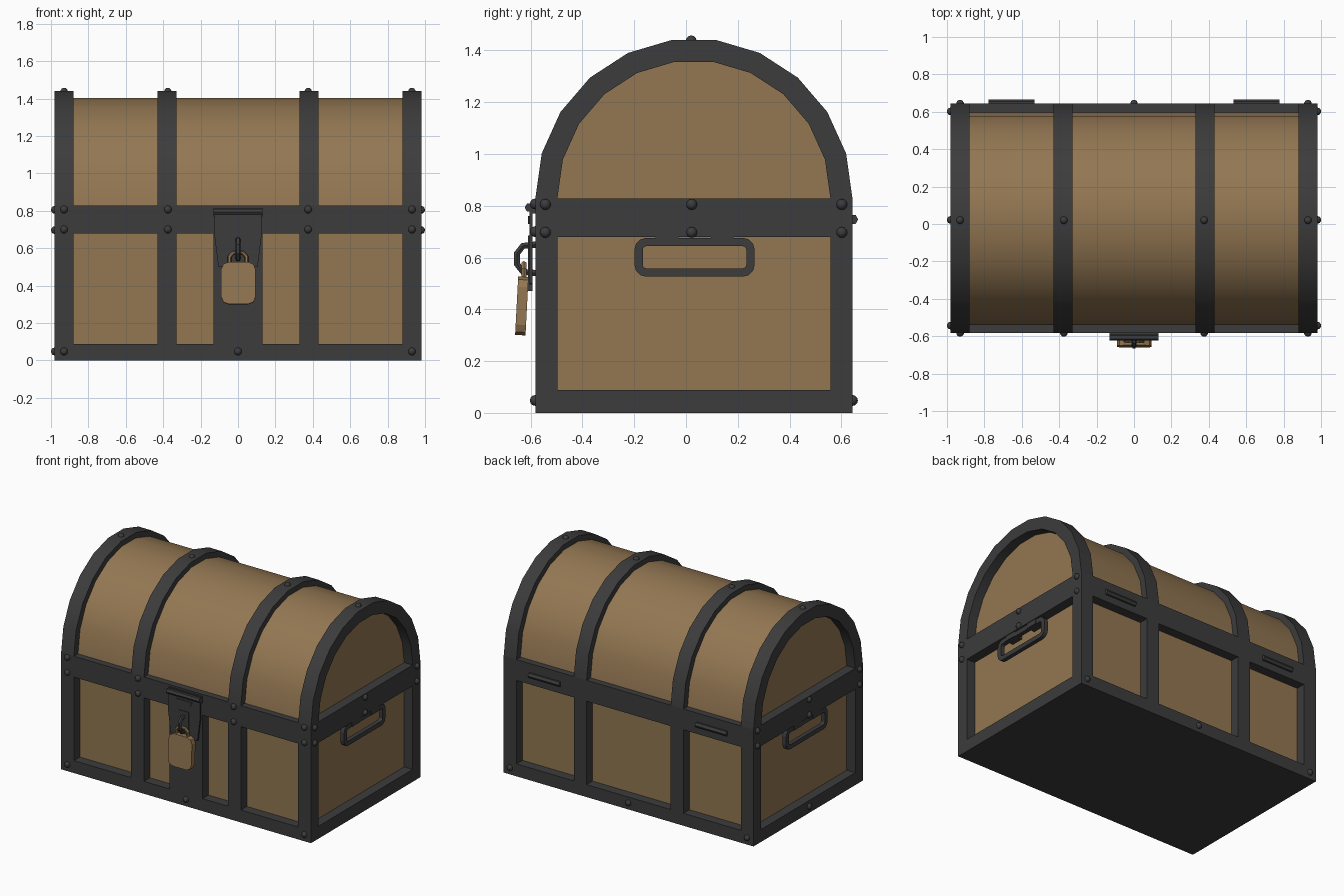
import bpy
import bmesh
from math import sin, cos, pi, radians
from mathutils import Matrix

if "Cube" in bpy.data.objects:
    bpy.data.objects.remove(bpy.data.objects["Cube"], do_unlink=True)


def material(name, rgb):
    m = bpy.data.materials.new(name)
    m.use_nodes = True
    m.diffuse_color = (*rgb, 1)
    m.node_tree.nodes["Principled BSDF"].inputs["Base Color"].default_value = (*rgb, 1)
    return m


WOOD = material("warm wood", (0.292, 0.184, 0.085))
IRON = material("dark iron", (0.045, 0.045, 0.045))

# Main dimensions
X, FRONT, BACK = 0.98, -0.582, 0.643
MID = (FRONT + BACK) / 2
HALF = (BACK - FRONT) / 2
BASE_TOP, RIM_LOW, RIM_TOP = 0.088, 0.68, 0.828
RECESS, POST = 0.067, 0.085


def smooth_shade(ob):
    bpy.ops.object.select_all(action="DESELECT")
    ob.select_set(True)
    bpy.context.view_layer.objects.active = ob
    bpy.ops.object.shade_smooth_by_angle(angle=radians(35))


def finish(bm, name, mat, smooth=False):
    bmesh.ops.recalc_face_normals(bm, faces=bm.faces)
    me = bpy.data.meshes.new(name)
    bm.to_mesh(me)
    bm.free()
    me.materials.append(mat)
    ob = bpy.data.objects.new(name, me)
    bpy.context.collection.objects.link(ob)
    if smooth:
        smooth_shade(ob)
    return ob


def box(name, x, y, z, mat):
    """Box from (low, high) pairs."""
    bm = bmesh.new()
    bmesh.ops.create_cube(bm, size=1)
    for v in bm.verts:
        for i, (lo, hi) in enumerate((x, y, z)):
            v.co[i] = lo if v.co[i] < 0 else hi
    return finish(bm, name, mat)


def extrude(name, points, offset, mat, smooth=False, hole=None):
    """Solid prism from a flat outline, with an optional matching hole."""
    bm = bmesh.new()
    outer = [bm.verts.new(p) for p in points]
    if hole:
        inner = [bm.verts.new(p) for p in hole]
        faces = [bm.faces.new((outer[i - 1], outer[i], inner[i], inner[i - 1]))
                 for i in range(len(outer))]
    else:
        faces = [bm.faces.new(outer)]
    ext = bmesh.ops.extrude_face_region(bm, geom=faces, use_keep_orig=True)
    moved = [g for g in ext["geom"] if isinstance(g, bmesh.types.BMVert)]
    bmesh.ops.translate(bm, vec=offset, verts=moved)
    return finish(bm, name, mat, smooth)


def tube(name, points, radius, mat):
    """Round bar along a path, turned into a mesh."""
    cu = bpy.data.curves.new(name, "CURVE")
    cu.dimensions = "3D"
    cu.bevel_depth, cu.bevel_resolution = radius, 1
    cu.use_fill_caps = True
    sp = cu.splines.new("POLY")
    sp.points.add(len(points) - 1)
    for p, co in zip(sp.points, points):
        p.co = (*co, 1)
    cu.materials.append(mat)
    ob = bpy.data.objects.new(name, cu)
    bpy.context.collection.objects.link(ob)
    bpy.ops.object.select_all(action="DESELECT")
    ob.select_set(True)
    bpy.context.view_layer.objects.active = ob
    bpy.ops.object.convert(target="MESH")
    smooth_shade(ob)


def arc(x, inset_y, inset_z):
    """Half-round lid outline in eleven straight steps."""
    return [(x, MID + (HALF - inset_y) * cos(pi * k / 11),
             RIM_TOP + (0.618 - inset_z) * sin(pi * k / 11)) for k in range(12)]


def rounded(cu, cv, hu, hv, r, steps=3):
    """Rounded rectangle as (u, v) pairs."""
    pts = []
    for q, (su, sv) in enumerate(((1, 1), (-1, 1), (-1, -1), (1, -1))):
        for k in range(steps + 1):
            a = pi / 2 * (q + k / steps)
            pts.append((cu + su * (hu - r) + r * cos(a), cv + sv * (hv - r) + r * sin(a)))
    return pts


# Wooden box and lid
box("wooden_box", (-X + RECESS, X - RECESS), (FRONT + RECESS, BACK - RECESS),
    (0.04, 0.75), WOOD)
extrude("wooden_lid", arc(-X + RECESS, 0.046, 0.038), (2 * (X - RECESS), 0, 0), WOOD, True)

# Iron base and rim
box("base_frame", (-X, X), (FRONT, BACK), (0, BASE_TOP), IRON)
box("rim_frame", (-X, X), (FRONT, BACK), (RIM_LOW, RIM_TOP), IRON)

# Upright posts and lid hoops
for side in (-1, 1):
    for label, a, b in (("corner", 0.88, X), ("middle", 0.33, 0.43)):
        x = sorted((side * a, side * b))
        box(f"{label}_front_post", x, (FRONT, FRONT + POST), (BASE_TOP, RIM_LOW), IRON)
        box(f"{label}_back_post", x, (BACK - POST, BACK), (BASE_TOP, RIM_LOW), IRON)
        ring = arc(x[0], 0, 0) + arc(x[0], POST, POST)[::-1]
        extrude(f"{label}_lid_hoop", ring, (x[1] - x[0], 0, 0), IRON, True)

# Rivets
spots = []
for x in (-0.93, -0.375, 0.375, 0.93):
    spots += [(x, FRONT, 0.70), (x, FRONT, 0.807), (x, 0.02, 1.437)]
for x in (-0.93, 0, 0.93):
    spots += [(x, FRONT, 0.048), (x, BACK, 0.048)]
for side in (-1, 1):
    for y in (-0.543, 0.022, 0.602):
        spots += [(side * X, y, 0.697), (side * X, y, 0.805)]
spots.append((-X, 0.022, 0.048))
bm = bmesh.new()
for s in spots:
    bmesh.ops.create_uvsphere(bm, u_segments=10, v_segments=6, radius=0.021,
                              matrix=Matrix.Translation(s))
finish(bm, "rivets", IRON, True)

# Side handles, flat loops hung from two brackets
for side in (-1, 1):
    x = side * 0.942
    outer = [(x, y, z) for y, z in rounded(0.033, 0.601, 0.232, 0.075, 0.045)]
    inner = [(x, y, z) for y, z in rounded(0.033, 0.601, 0.2, 0.043, 0.015)]
    extrude("side_handle", outer, (side * 0.03, 0, 0), IRON, hole=inner)
    for y in (-0.073, 0.14):
        box("handle_bracket", sorted((side * 0.91, side * 0.976)), (y - 0.044, y + 0.044),
            (0.645, RIM_LOW), IRON)

# Back hinges
for x in (-0.655, 0.655):
    tube("back_hinge", [(x - 0.122, 0.645, 0.747), (x + 0.122, 0.645, 0.747)], 0.02, IRON)

# Latch: backing plate, hinge bar and hanging hasp
box("latch_plate", (-0.13, 0.13), (FRONT, FRONT + RECESS), (BASE_TOP, RIM_LOW), IRON)
box("latch_top_plate", (-0.13, 0.13), (FRONT - 0.012, FRONT), (0.77, 0.815), IRON)
tube("latch_hinge", [(-0.13, -0.605, 0.793), (0.13, -0.605, 0.793)], 0.018, IRON)
half = [(0.125, 0.79), (0.125, 0.66), (0.105, 0.5), (0.04, 0.495), (0.04, 0.47)]
outline = half + [(-x, z) for x, z in half[::-1]]
extrude("hasp", [(x, -0.605, z) for x, z in outline], (0, 0.012, 0), IRON)
box("hasp_tongue", (-0.04, 0.04), (-0.61, -0.605), (0.47, 0.685), IRON)
extrude("hasp_bracket", [(-0.065, -0.61, 0.76), (0.065, -0.61, 0.76), (0.05, -0.61, 0.73),
                         (-0.05, -0.61, 0.73)], (0, 0.006, 0), IRON)

# Staple through the hasp
staple = [(-0.58, 0.65), (-0.63, 0.645), (-0.653, 0.615), (-0.653, 0.575),
          (-0.63, 0.545), (-0.58, 0.54)]
tube("staple", [(0, y, z) for y, z in staple], 0.014, IRON)

# Padlock, leaning slightly forward at the bottom
body = extrude("padlock_body", [(x, -0.655, z) for x, z in rounded(0.002, 0.413, 0.092, 0.113, 0.04, 2)],
               (0, 0.04, 0), WOOD)
body.data.transform(Matrix.Translation((0, -0.634, 0.413)) @ Matrix.Rotation(radians(-3), 4, "X")
                    @ Matrix.Translation((0, 0.635, -0.413)))
shackle = [(-0.045, 0.50), (-0.045, 0.555), (-0.025, 0.576), (0.025, 0.576),
           (0.045, 0.555), (0.045, 0.50)]
tube("padlock_shackle", [(x, -0.626, z) for x, z in shackle], 0.011, WOOD)
